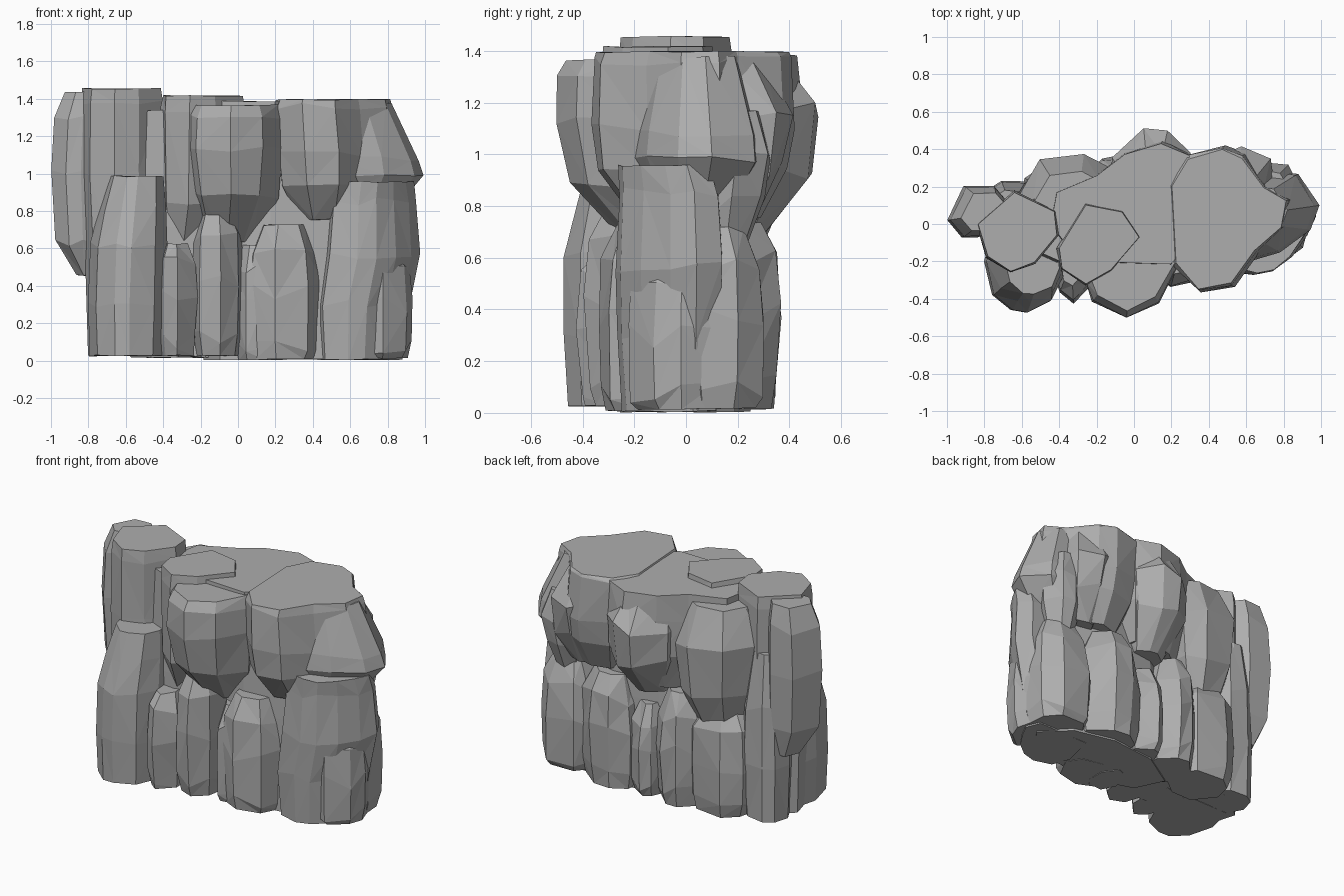
import bpy, bmesh, math, random

if "Cube" in bpy.data.objects:
    bpy.data.objects.remove(bpy.data.objects["Cube"], do_unlink=True)

stone = bpy.data.materials.new("grey stone")
stone.use_nodes = True
GREY = (0.42, 0.42, 0.42, 1)
stone.diffuse_color = GREY
stone.node_tree.nodes["Principled BSDF"].inputs["Base Color"].default_value = GREY


def ragged(xs, ys, sides, seed):
    """Uneven polygon that fills the given bounds."""
    rng = random.Random(seed)
    turn = rng.random()
    angles = [math.tau * (i + turn + rng.uniform(-.25, .25)) / sides for i in range(sides)]
    axes = []
    for (lo, hi), f in ((xs, math.cos), (ys, math.sin)):
        c = [f(a) for a in angles]
        axes.append([lo + (hi - lo) * (v - min(c)) / (max(c) - min(c)) for v in c])
    return list(zip(*axes))


def rock(name, outline, rings, seed, rough=.04):
    """Faceted boulder: an outline lofted through (z, scale, dx, dy) rings."""
    rng = random.Random(seed)
    cx, cy = ((min(c) + max(c)) / 2 for c in zip(*outline))
    n = len(outline)
    bm = bmesh.new()
    loops = []
    for z, s, dx, dy in rings:
        end = z in (rings[0][0], rings[-1][0])
        loop = []
        for x, y in outline:
            k = s * (1 - rng.uniform(0, rough * 2))
            h = rng.uniform(-.008, 0) if end else rng.uniform(-rough, rough)
            loop.append(bm.verts.new((cx + dx + (x - cx) * k, cy + dy + (y - cy) * k, max(z + h, 0))))
        loops.append(loop)
    # caps and triangulated sides
    bm.faces.new(loops[0][::-1])
    bm.faces.new(loops[-1])
    for low, high in zip(loops, loops[1:]):
        for i in range(n):
            j = (i + 1) % n
            a, b, c, d = low[i], low[j], high[j], high[i]
            pair = ((a, b, c), (a, c, d)) if rng.random() < .5 else ((a, b, d), (b, c, d))
            for tri in pair:
                bm.faces.new(tri)
    bmesh.ops.recalc_face_normals(bm, faces=bm.faces)
    mesh = bpy.data.meshes.new(name)
    bm.to_mesh(mesh)
    bm.free()
    mesh.materials.append(stone)
    bpy.context.collection.objects.link(bpy.data.objects.new(name, mesh))


def column(name, xs, ys, z0, z1, seed, sides=7, tip=.55):
    """Short column with a narrowed foot and a chipped crown."""
    h = z1 - z0
    rock(name, ragged(xs, ys, sides, seed),
         [(z0, .87, 0, 0), (z0 + .12 * h, .99, 0, 0), (z0 + .5 * h, 1.05, 0, 0),
          (z0 + .8 * h, .97, 0, 0), (z1, tip, 0, 0)], seed, .05)


# Inner core closing the gaps between boulders
rock("core_left", ragged((-.72, .1), (-.22, .2), 9, 3),
     [(.03, 1, 0, 0), (.7, 1, 0, 0), (1.34, .9, 0, 0)], 3, .02)
rock("core_right", ragged((-.2, .8), (-.2, .25), 9, 4),
     [(.01, 1, 0, 0), (.6, 1, 0, 0), (1.2, .9, 0, 0)], 4, .02)
rock("summit_plateau", [(-.45, 0), (-.42, .17), (-.2, .26), (-.05, .38), (.15, .44), (.3, .37),
                        (.4, 0), (.2, -.22), (-.3, -.2)],
     [(.75, .75, 0, -.03), (.98, 1, 0, 0), (1.2, 1.03, 0, 0), (1.39, 1, 0, 0)], 6, .02)

# Tall left pillars
rock("left_pillar", [(-.84, 0), (-.64, .18), (-.42, .07), (-.4, -.06), (-.53, -.21), (-.66, -.26), (-.79, -.18)],
     [(.03, .93, .02, 0), (.5, 1, .02, 0), (1, 1.02, 0, 0), (1.38, 1.02, 0, 0), (1.46, .97, 0, 0)], 11, .015)
rock("outer_left_pillar", [(-1, .02), (-.91, .2), (-.75, .2), (-.66, .1), (-.7, -.02), (-.84, -.07), (-.92, -.07)],
     [(.46, .5, .05, .02), (.63, .93, .01, 0), (1, 1.03, 0, 0), (1.3, .98, .01, 0), (1.44, .75, .03, 0)], 12, .02)
rock("left_back_foot", ragged((-.82, -.5), (-.05, .24), 8, 13),
     [(.03, .9, 0, 0), (.35, 1, 0, 0), (.75, .95, 0, 0), (1.1, .6, 0, 0)], 13)
rock("front_left_column", [(-.8, -.2), (-.76, -.38), (-.66, -.46), (-.58, -.47), (-.45, -.41), (-.39, -.28),
                           (-.42, 0), (-.75, 0)],
     [(.03, .97, 0, 0), (.3, 1.02, 0, 0), (.62, 1.02, .01, 0), (.82, .9, .03, .02), (.99, .74, .05, .03)], 14, .02)

# Overhanging upper boulders
rock("upper_centre_boulder", [(-.41, -.13), (-.26, .11), (-.06, .07), (.03, -.07), (-.12, -.25), (-.26, -.33),
                              (-.39, -.24)],
     [(.62, .6, -.06, .04), (.85, .95, -.01, 0), (1.34, 1.03, 0, 0), (1.42, .99, 0, 0)], 21, .02)
rock("front_overhang", [(-.26, -.3), (-.2, 0), (.18, .04), (.24, -.22), (.13, -.42), (-.04, -.5), (-.22, -.41)],
     [(.64, .5, -.03, .15), (.88, .92, 0, .02), (1.13, 1.03, 0, 0), (1.3, 1.01, 0, 0), (1.37, .92, 0, .01)], 22, .02)
rock("right_crown", [(.19, .21), (.28, .36), (.47, .41), (.58, .37), (.7, .2), (.83, .13), (.8, -.02),
                     (.65, -.15), (.52, -.33), (.34, -.36), (.21, -.22)],
     [(.76, .65, 0, .02), (.95, .98, .02, 0), (1.1, 1.04, .02, 0), (1.36, 1.02, 0, 0), (1.4, .98, 0, 0)], 23, .02)
rock("right_crown_spur", [(.99, .1), (.88, .27), (.6, .3), (.45, -.25), (.78, -.15), (.94, -.03)],
     [(.84, .7, -.04, 0), (.98, 1.02, 0, 0), (1.08, .97, -.01, 0), (1.38, .68, -.08, 0)], 24, .015)
rock("back_bulge", ragged((-.12, .3), (.08, .5), 8, 25),
     [(.7, .5, 0, -.08), (.93, .97, 0, 0), (1.17, 1.06, 0, 0), (1.36, .75, 0, -.06)], 25)
rock("back_left_bulge", [(-.63, .12), (-.5, .34), (-.27, .37), (-.14, .3), (-.15, 0), (-.55, 0)],
     [(.55, .55, 0, -.03), (.8, .95, 0, 0), (1.1, 1.04, 0, 0), (1.35, .78, .02, -.04)], 26, .03)
rock("back_right_bulge", ragged((.42, .76), (.1, .41), 7, 27),
     [(.75, .5, 0, -.06), (.95, .95, 0, -.02), (1.16, 1.04, 0, 0), (1.36, .75, -.03, -.06)], 27)
rock("back_right_knob", ragged((.64, .89), (.08, .33), 7, 28),
     [(.62, .55, -.04, -.05), (.8, .97, -.02, -.02), (1, 1.04, 0, 0), (1.17, .65, -.02, 0)], 28)

# Right shoulder and its foot
rock("right_shoulder", [(.44, -.1), (.48, -.24), (.62, -.27), (.72, -.25), (.82, -.17), (.9, -.06),
                        (.95, .04), (.9, .14), (.5, .14)],
     [(.01, .9, -.04, 0), (.3, 1, -.03, 0), (.56, 1.05, .02, 0), (.85, .97, .02, 0), (.96, .87, .03, -.02)], 31, .025)
column("right_foot", (.6, .93), (-.22, .2), .02, .57, 32, 8, .7)

# Row of broken columns along the front base
front = [(-.45, -.22, -.42, .63), (-.26, .03, -.39, .8), (-.02, .2, -.28, .62), (.04, .45, -.34, .73)]
for i, (x0, x1, y0, top) in enumerate(front):
    column(f"front_column_{i + 1}", (x0, x1), (y0, .02), .03 if x1 < .1 else .01, top, 40 + i, 7, .6)

# Row of broken columns along the back base
back = [(-.62, -.16, .33, .68), (-.27, .04, .36, .74), (-.02, .24, .35, .6),
        (.18, .6, .37, .74), (.54, .91, .3, .72)]
for i, (x0, x1, y1, top) in enumerate(back):
    column(f"back_column_{i + 1}", (x0, x1), (y1 - .38, y1), .02, top, 60 + i, 8, .6)
